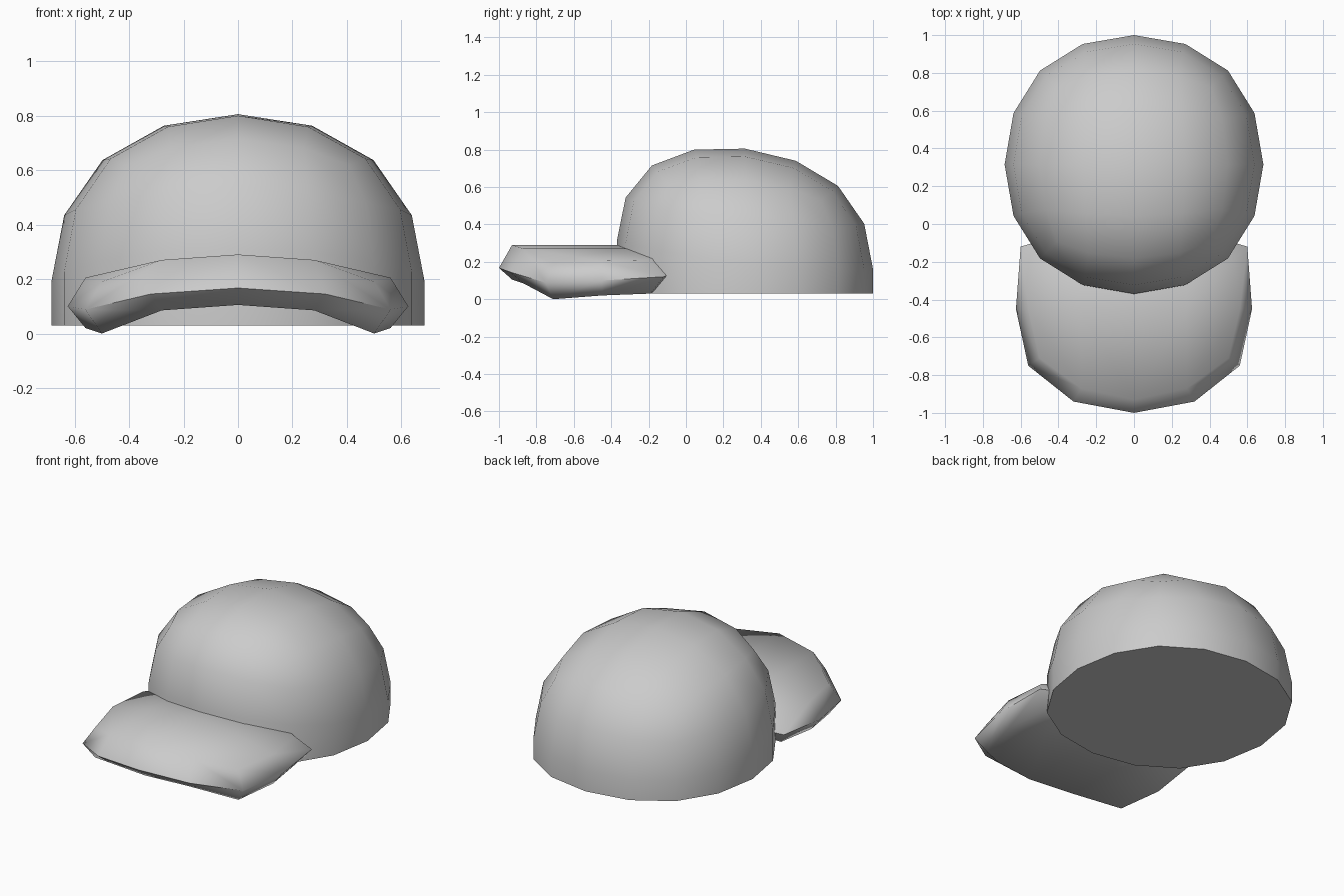
import bpy, bmesh, math

if "Cube" in bpy.data.objects:
    bpy.data.objects.remove(bpy.data.objects["Cube"])


def add_object(name, bm):
    bmesh.ops.recalc_face_normals(bm, faces=bm.faces)
    mesh = bpy.data.meshes.new(name)
    bm.to_mesh(mesh)
    bm.free()
    ob = bpy.data.objects.new(name, mesh)
    bpy.context.collection.objects.link(ob)
    bpy.ops.object.select_all(action='DESELECT')
    ob.select_set(True)
    bpy.context.view_layer.objects.active = ob
    bpy.ops.object.shade_smooth_by_angle(angle=math.radians(75))
    return ob


# Crown: upper half of a subdivided cube, with a straight wall down to the rim
bpy.ops.mesh.primitive_cube_add(size=2)
ball = bpy.context.object
ball.modifiers.new("round", 'SUBSURF').levels = 2
bm = bmesh.new()
bm.from_object(ball, bpy.context.evaluated_depsgraph_get())
bpy.data.objects.remove(ball)

size = max(v.co.x for v in bm.verts)
bmesh.ops.delete(bm, geom=[v for v in bm.verts if v.co.z < -0.01], context='VERTS')
for v in bm.verts:
    x, y, z = v.co / size
    # The dome leans back and lifts a little at the front and rear
    v.co = (0.685 * x, 0.315 + 0.685 * y,
            0.19 + 0.615 * z - 0.075 * y + 0.045 * y * y)
rim = [e for e in bm.edges if e.is_boundary]
wall = bmesh.ops.extrude_edge_only(bm, edges=rim)["geom"]
for v in wall:
    if isinstance(v, bmesh.types.BMVert):
        v.co.z = 0.03
bmesh.ops.contextual_create(bm, geom=[e for e in wall if isinstance(e, bmesh.types.BMEdge)])
add_object("crown", bm)

# Brim: right half, arched top and bottom sheets joined by a wider middle edge
rows = [[(0, -0.93), (0.28, -0.87), (0.50, -0.71)],
        [(0, -0.45), (0.28, -0.45), (0.56, -0.45)],
        [(0, -0.10), (0.28, -0.10), (0.53, -0.19)]]
top_z = [[0.29, 0.27, 0.19], [0.29, 0.27, 0.205], [0.29, 0.27, 0.21]]
low_z = [[0.105, 0.085, 0.0], [0.105, 0.085, 0.02], [0.105, 0.085, 0.03]]
edge = [(0, -1.0, 0.167), (0.32, -0.94, 0.145), (0.56, -0.75, 0.088),
        (0.625, -0.45, 0.10), (0.60, -0.12, 0.12),
        (0.30, -0.03, 0.15), (0, 0, 0.17)]
border = [(0, 0), (0, 1), (0, 2), (1, 2), (2, 2), (2, 1), (2, 0)]

bm = bmesh.new()
middle = [bm.verts.new(p) for p in edge]
for heights in (top_z, low_z):
    g = [[bm.verts.new((*p, z)) for p, z in zip(r, h)] for r, h in zip(rows, heights)]
    for i in range(2):
        for j in range(2):
            bm.faces.new((g[i][j], g[i][j + 1], g[i + 1][j + 1], g[i + 1][j]))
    loop = [g[i][j] for i, j in border]
    for k in range(6):
        bm.faces.new((loop[k], loop[k + 1], middle[k + 1], middle[k]))
brim = add_object("brim", bm)
# Open half may have ambiguous orientation: make the top sheet face up
if brim.data.polygons[0].normal.z < 0:
    brim.data.flip_normals()
brim.modifiers.new("mirror", 'MIRROR')
